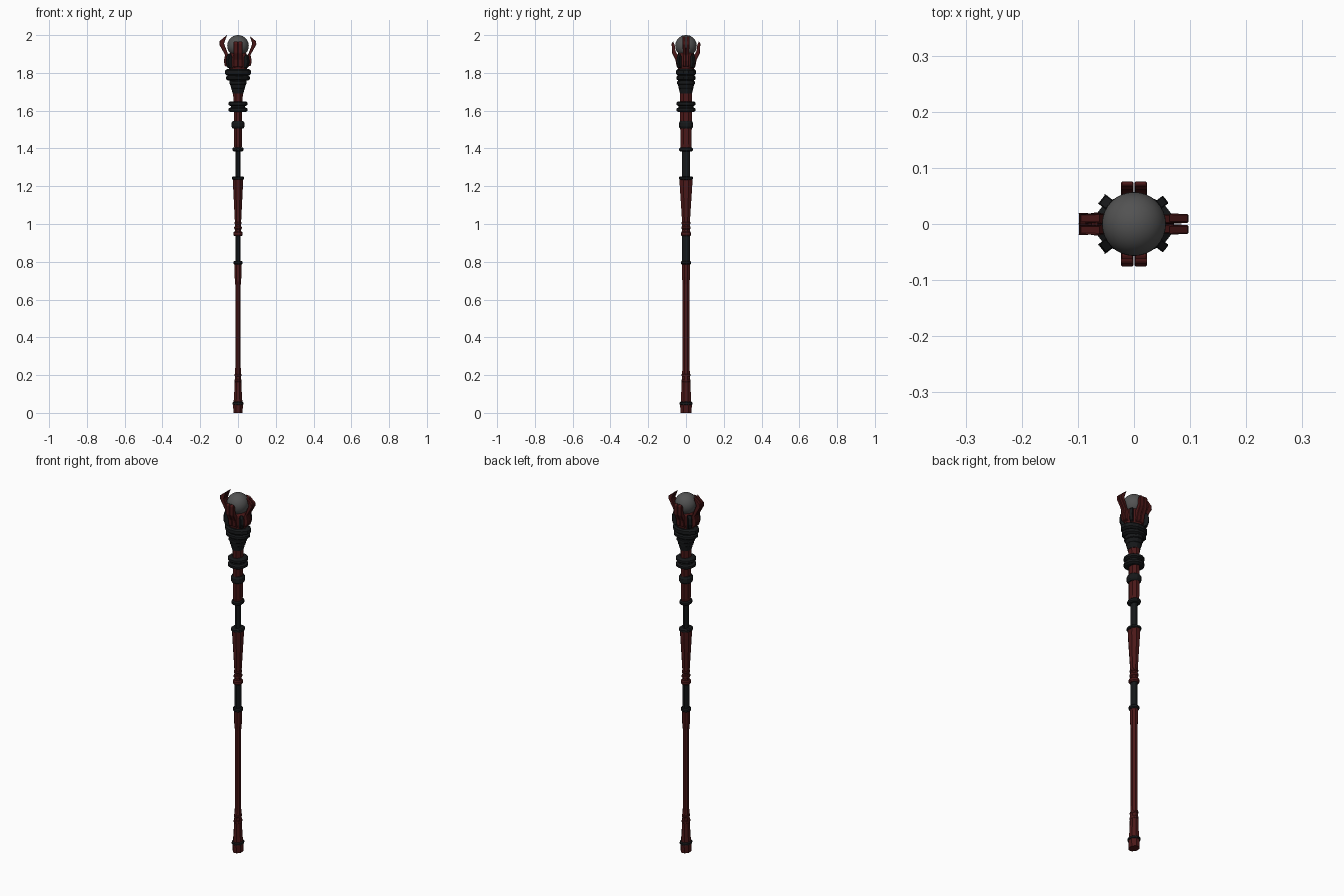
import bpy, bmesh, math
from mathutils import Matrix, Vector

if "Cube" in bpy.data.objects:
    bpy.data.objects.remove(bpy.data.objects["Cube"])


def material(name, c):
    m = bpy.data.materials.new(name)
    m.diffuse_color = (*c, 1)
    m.use_nodes = True
    m.node_tree.nodes["Principled BSDF"].inputs["Base Color"].default_value = m.diffuse_color
    return m


RED = material("dark_red", (0.07, 0.009, 0.009))
BLACK = material("black_metal", (0.008, 0.009, 0.010))
STONE = material("dark_stone", (0.085, 0.085, 0.085))


def finish(name, bm, mat):
    bmesh.ops.recalc_face_normals(bm, faces=bm.faces)
    me = bpy.data.meshes.new(name)
    bm.to_mesh(me)
    bm.free()
    me.materials.append(mat)
    ob = bpy.data.objects.new(name, me)
    bpy.context.collection.objects.link(ob)
    return ob


def loft(name, mat, profile, sides=8):
    """Stack of faceted oval sections given as (z, half width x, half width y)."""
    bm = bmesh.new()
    k = 1 / math.cos(math.pi / sides)
    rings = []
    for z, rx, ry in profile:
        angs = [2 * math.pi * (i + 0.5) / sides for i in range(sides)]
        rings.append([bm.verts.new((rx * k * math.cos(a), ry * k * math.sin(a), z)) for a in angs])
    for lo, hi in zip(rings, rings[1:]):
        for i in range(sides):
            j = (i + 1) % sides
            bm.faces.new((lo[i], lo[j], hi[j], hi[i]))
    bm.faces.new(rings[0])
    bm.faces.new(rings[-1])
    return finish(name, bm, mat)


def ring(name, mat, z, h, rx, ry, sides=12):
    """Band with chamfered edges, centred at height z."""
    loft(name, mat, [(z - h / 2, rx * .82, ry * .82), (z - h / 4, rx, ry),
                     (z + h / 4, rx, ry), (z + h / 2, rx * .82, ry * .82)], sides)


def prong(name, mat, outline, width, angle, offset=0.0, splay=0.0):
    """Extrude a radial (r, z) outline sideways and turn it around the staff."""
    bm = bmesh.new()
    f = bm.faces.new([bm.verts.new((r, -width / 2, z)) for r, z in outline])
    ext = bmesh.ops.extrude_face_region(bm, geom=[f])
    vs = [v for v in ext["geom"] if isinstance(v, bmesh.types.BMVert)]
    bmesh.ops.translate(bm, verts=vs, vec=Vector((0, width, 0)))
    rot = Matrix.Rotation(angle, 4, "Z")
    for v in bm.verts:
        v.co.y += offset + splay * (v.co.z - 1.84)
        v.co = rot @ v.co
    bmesh.ops.bevel(bm, geom=bm.edges[:], offset=0.002, segments=1, affect="EDGES")
    return finish(name, bm, mat)


# Red shaft sections
loft("foot", RED, [(0, .024, .029), (.04, .026, .031), (.06, .023, .027), (.14, .018, .024),
                   (.16, .018, .024)])
loft("lower_shaft", RED, [(.155, .018, .023), (.21, .016, .021), (.24, .0145, .018),
                          (.68, .0145, .018), (.72, .018, .021), (.79, .019, .022)])
loft("middle_shaft", RED, [(.94, .017, .021), (1.0, .016, .02), (1.08, .020, .025),
                           (1.2, .026, .033), (1.24, .026, .034)])
loft("upper_shaft", RED, [(1.4, .019, .027), (1.42, .021, .03), (1.6, .022, .031),
                          (1.72, .027, .031)])

# Black grips
loft("lower_grip", BLACK, [(.78, .014, .021), (.95, .014, .021)])
loft("upper_grip", BLACK, [(1.23, .013, .021), (1.41, .013, .021)])

# Bands along the shaft: name, colour, z, height, half widths
for name, mat, z, h, rx, ry in [
    ("foot_band", BLACK, .05, .018, .029, .034),
    ("low_bead_a", RED, .17, .02, .019, .025),
    ("low_bead_b", RED, .2, .016, .018, .024),
    ("grip_band_low", BLACK, .795, .02, .025, .027),
    ("grip_band_high", RED, .948, .024, .025, .027),
    ("bead_a", RED, .98, .018, .02, .024),
    ("bead_b", RED, 1.005, .016, .019, .023),
    ("waist_band", BLACK, 1.243, .018, .033, .038),
    ("upper_grip_band", BLACK, 1.395, .022, .029, .036),
    ("neck_band", BLACK, 1.525, .04, .034, .038),
    ("double_ring_low", BLACK, 1.605, .024, .05, .05),
    ("double_ring_core", BLACK, 1.618, .05, .038, .04),
    ("double_ring_high", BLACK, 1.637, .024, .05, .05),
    ("collar_a", BLACK, 1.725, .024, .038, .04),
    ("collar_b", BLACK, 1.748, .024, .046, .047),
    ("collar_c", BLACK, 1.773, .026, .064, .051),
    ("collar_d", BLACK, 1.803, .034, .07, .052),
]:
    ring(name, mat, z, h, rx, ry)

# Head core and cup under the orb
loft("collar_core", BLACK, [(1.69, .028, .032), (1.74, .042, .043), (1.82, .056, .045)], 12)
loft("orb_cup", RED, [(1.815, .046, .04), (1.845, .055, .045), (1.89, .052, .044),
                      (1.905, .042, .038)], 12)

# Orb
bm = bmesh.new()
bmesh.ops.create_uvsphere(bm, u_segments=32, v_segments=20, radius=.057,
                          matrix=Matrix.Translation((0, 0, 1.943)))
for f in bm.faces:
    f.smooth = True
finish("orb", bm, STONE)

# Tall side claws, short front and back claws (two prongs each)
tall = [(.04, 1.83), (.068, 1.838), (.073, 1.865), (.066, 1.895), (.097, 1.95),
        (.096, 1.967), (.062, 1.995), (.076, 1.955), (.055, 1.9), (.042, 1.88)]
short = [(.035, 1.825), (.05, 1.835), (.056, 1.87), (.074, 1.905), (.076, 1.955),
         (.068, 1.967), (.062, 1.95), (.058, 1.915), (.04, 1.885)]
for i in range(2):
    for s in (-1, 1):
        prong("side_claw", RED, tall, .016, math.pi * i, s * .0075, s * .02)
        prong("front_claw" if i else "back_claw", RED, short, .022, math.pi * (i + .5), s * .012)

# Diagonal studs holding the cup
stud = [(.045, 1.825), (.064, 1.83), (.072, 1.855), (.069, 1.885), (.056, 1.9), (.045, 1.88)]
for sx in (-1, 1):
    for sy in (-1, 1):
        prong("cup_stud", BLACK, stud, .017, math.atan2(sy * .042, sx * .054))
